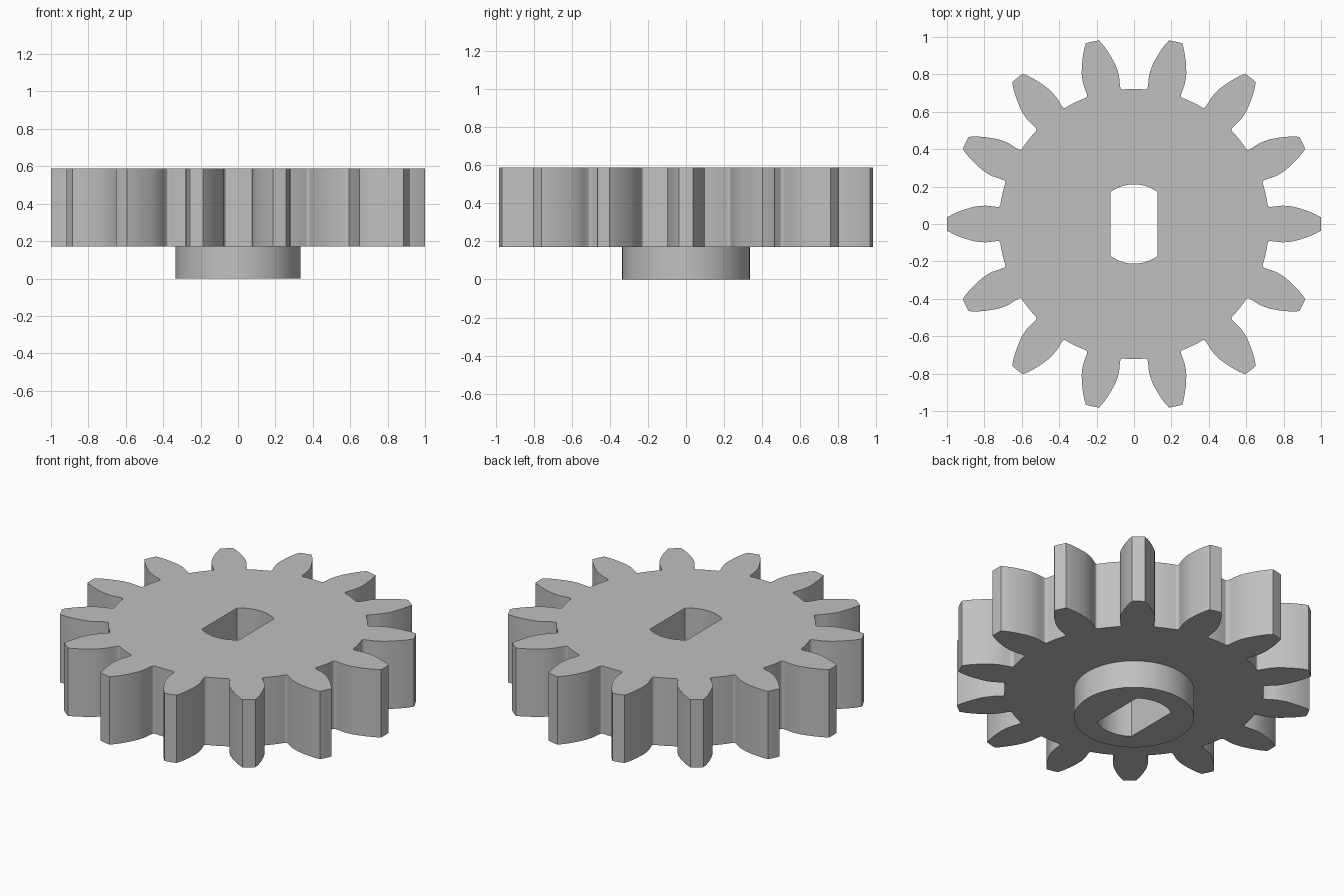
import bpy
import bmesh
from math import sin, cos, tau, pi, asin, radians

if "Cube" in bpy.data.objects:
    bpy.data.objects.remove(bpy.data.objects["Cube"], do_unlink=True)

TEETH = 14
ROOT = 0.722
HUB_R = 0.335
BORE_R, BORE_HALF = 0.212, 0.125
Z_HUB, Z_TOP = 0.17, 0.587


def polar(r, a):
    return r * cos(a), r * sin(a)


# Half tooth from tip to root: (distance along tooth, half width)
half = [(0.999, 0.036), (0.97, 0.052), (0.94, 0.065), (0.91, 0.076), (0.88, 0.085),
        (0.85, 0.093), (0.82, 0.097), (0.795, 0.098), (0.77, 0.096), (0.75, 0.093)]
# Root fillet
FILLET = 0.014
for i in range(6):
    a = i / 5 * pi / 2
    half.append((0.728 - FILLET * sin(a), 0.105 - FILLET * cos(a)))
half.append(polar(ROOT, radians(10.5)))

# One pitch, starting in the middle of a gap
pitch = [polar(ROOT, -pi / TEETH)]
pitch += [(x, -y) for x, y in reversed(half)] + [(1.0, 0.0)] + half


def tooth_outline():
    points = []
    for k in range(TEETH):
        c, s = cos(k * tau / TEETH), sin(k * tau / TEETH)
        points += [(x * c - y * s, x * s + y * c) for x, y in pitch]
    return points


def bore_outline(steps=16):
    # Round hole with two flat sides
    a = asin(BORE_HALF / BORE_R)
    arc = [pi / 2 - a + 2 * a * i / steps for i in range(steps + 1)]
    return [polar(BORE_R, t) for t in arc] + [polar(BORE_R, t + pi) for t in arc]


def loop(bm, points, z):
    verts = [bm.verts.new((x, y, z)) for x, y in points]
    n = len(verts)
    edges = [bm.edges.new((verts[i], verts[(i + 1) % n])) for i in range(n)]
    return verts, edges


def wall(bm, lower, upper):
    n = len(lower)
    for i in range(n):
        j = (i + 1) % n
        bm.faces.new((lower[i], lower[j], upper[j], upper[i]))


def cap(bm, outer, inner):
    bmesh.ops.triangle_fill(bm, edges=outer + inner, use_beauty=True)


teeth = tooth_outline()
bore = bore_outline()
hub = [polar(HUB_R, i * tau / 64) for i in range(64)]

bm = bmesh.new()
teeth_low, teeth_low_e = loop(bm, teeth, Z_HUB)
teeth_top, teeth_top_e = loop(bm, teeth, Z_TOP)
hub_low, hub_low_e = loop(bm, hub, 0)
hub_top, hub_top_e = loop(bm, hub, Z_HUB)
bore_low, bore_low_e = loop(bm, bore, 0)
bore_top, bore_top_e = loop(bm, bore, Z_TOP)

# Top face, underside and hub end
cap(bm, teeth_top_e, bore_top_e)
cap(bm, teeth_low_e, hub_top_e)
cap(bm, hub_low_e, bore_low_e)
# Tooth flanks, hub side and bore
wall(bm, teeth_low, teeth_top)
wall(bm, hub_low, hub_top)
wall(bm, bore_low, bore_top)
bmesh.ops.recalc_face_normals(bm, faces=bm.faces[:])

mesh = bpy.data.meshes.new("gear_wheel_with_hub")
bm.to_mesh(mesh)
bm.free()
gear = bpy.data.objects.new("gear_wheel_with_hub", mesh)
bpy.context.collection.objects.link(gear)

# Plain grey
grey = bpy.data.materials.new("plain_grey")
grey.use_nodes = True
colour = (0.53, 0.53, 0.53, 1)
grey.diffuse_color = colour
for node in grey.node_tree.nodes:
    if node.type == "BSDF_PRINCIPLED":
        node.inputs["Base Color"].default_value = colour
mesh.materials.append(grey)

bpy.ops.object.select_all(action="DESELECT")
gear.select_set(True)
bpy.context.view_layer.objects.active = gear
bpy.ops.object.shade_smooth_by_angle(angle=radians(30))
